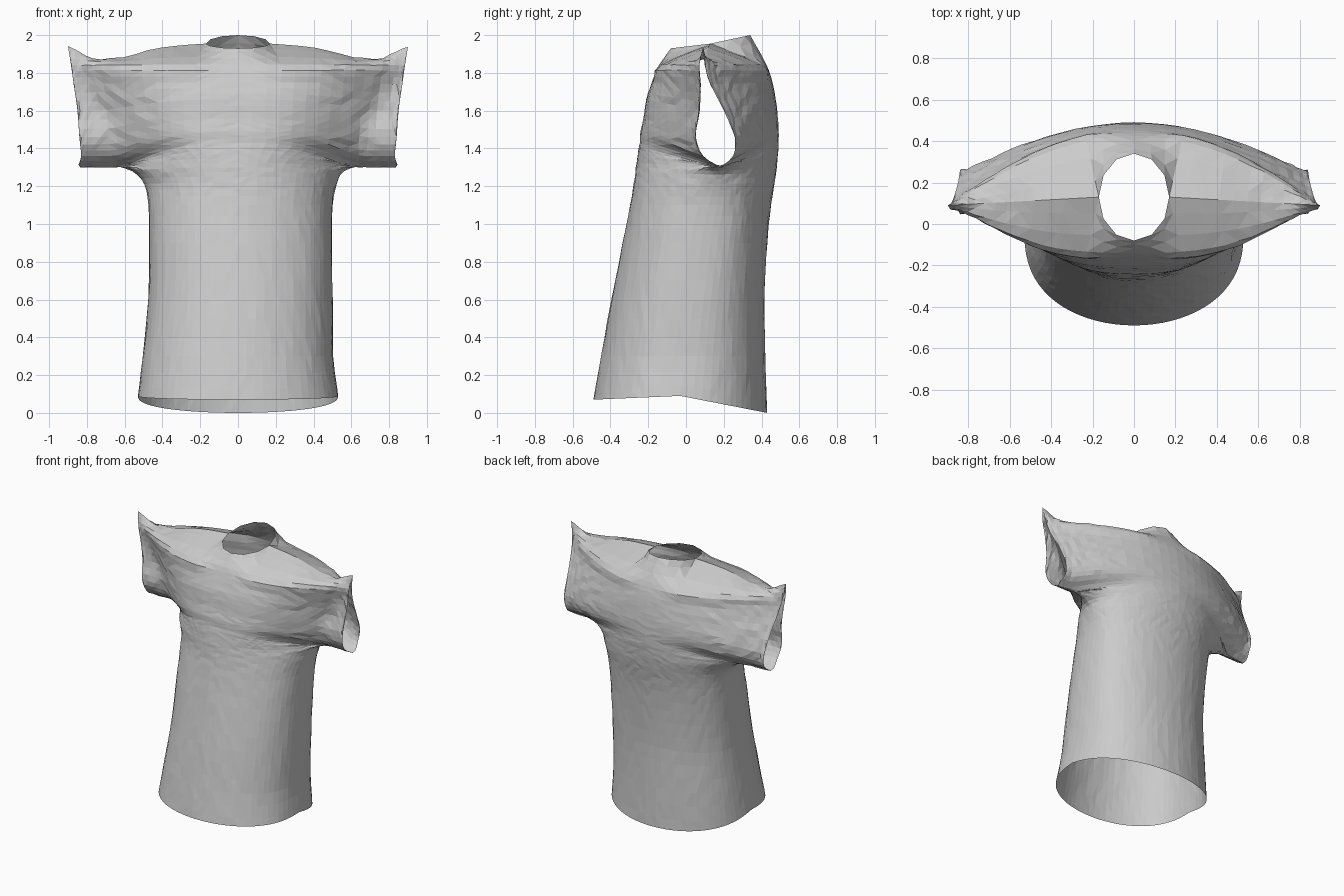
import bpy
import bmesh
import random
from math import sin, cos, pi
from mathutils import Vector

cube = bpy.data.objects.get("Cube")
if cube:
    bpy.data.objects.remove(cube, do_unlink=True)

random.seed(4)
COLS = 36       # columns across each panel
NECK = 3        # columns either side of centre that border the neck hole
SUB = 3         # strips between neighbouring key rows
SEALED = 8      # last key row whose front and back ends are sewn together

# Key rows: half width, end z, front end y, back end y, centre z, front y, back y,
# reach of the chest bulge, reach of the back bulge
ROWS = [
    (.53, .09, -.03, -.03, .07, -.49, .43, .53, .53),
    (.505, .3, 0, 0, .3, -.45, .42, .505, .505),
    (.488, .6, .04, .04, .6, -.395, .415, .488, .488),
    (.483, .9, .08, .08, .9, -.335, .43, .483, .483),
    (.487, 1.1, .12, .12, 1.1, -.295, .45, .487, .487),
    (.51, 1.21, .15, .15, 1.22, -.275, .47, .51, .51),
    (.56, 1.28, .17, .17, 1.3, -.265, .48, .56, .56),
    (.68, 1.31, .18, .18, 1.37, -.255, .487, .61, .65),
    (.835, 1.3, .18, .18, 1.43, -.245, .49, .64, .72),
    (.83, 1.36, .09, .25, 1.49, -.24, .49, .66, .78),
    (.84, 1.46, .05, .26, 1.56, -.225, .487, .68, .82),
    (.85, 1.6, .07, .2, 1.66, -.21, .475, .74, .85),
    (.87, 1.74, .075, .13, 1.75, -.18, .458, .82, .87),
    (.884, 1.84, .07, .1, 1.845, -.14, .425, .884, .884),
]
# Shoulder seam heights, evenly spaced from neck to cuff
SHOULDER = [1.955, 1.945, 1.925, 1.88, 1.87, 1.94]


def lerp(a, b, f):
    return a + (b - a) * f


def panel_row(row, back):
    """One row of points running from the right edge to the left edge."""
    width, end_z, front_end, back_end, mid_z, front_y, back_y, chest, spine = row
    end_y, mid_y, reach = (back_end, back_y, spine) if back else (front_end, front_y, chest)
    if back and row is ROWS[0]:
        mid_z = 0
    # Round section below the arms, bell-shaped section above them
    bell = min(1, max(0, (width - .48) / .3)) if end_z > 1 else 0
    inner = 2 if back else lerp(2, 3, bell)
    outer = lerp(.4, 1.1 if back else 1.5, bell)
    shift = .013 if .5 < end_z < 1.25 else 0
    points = []
    for i in range(COLS + 1):
        x = width * sin((i / COLS - .5) * pi)
        bulge = (1 - min(1, abs(x) / reach) ** inner) ** outer
        points.append(Vector((x + shift, lerp(end_y, mid_y, bulge),
                              lerp(end_z, mid_z, bulge))))
    return points


def top_row(back):
    """Neck edge in the middle, shoulder seams on both sides."""
    points = []
    limit = sin(NECK / COLS * pi)
    for i in range(COLS + 1):
        k = i - COLS // 2
        side = -1 if k < 0 else 1
        if abs(k) <= NECK:
            a = k / NECK * pi / 2
            rise = cos(a) * (.045 if back else -.025)
            points.append(Vector((.17 * sin(a), .13 + (.21 if back else -.21) * cos(a),
                                  1.955 + rise)))
        else:
            f = (sin(abs(k) / COLS * pi) - limit) / (1 - limit)
            pos = min(f, .9999) * (len(SHOULDER) - 1)
            j = int(pos)
            points.append(Vector((side * lerp(.17, .9, f), lerp(.13, .09, f),
                                  lerp(SHOULDER[j], SHOULDER[j + 1], pos - j))))
    return points


def smooth_point(a, b, c, d, f):
    """Spline point between b and c."""
    return b + .5 * f * (c - a + f * (2 * a - 5 * b + 4 * c - d + f * (3 * (b - c) + d - a)))


def panel(back):
    keys = [panel_row(r, back) for r in ROWS] + [top_row(back)]
    last = len(keys) - 1
    grid = []
    for r in range(last):
        near = [keys[min(max(r + o, 0), last)] for o in (-1, 0, 1, 2)]
        for s in range(SUB):
            grid.append([smooth_point(*p, s / SUB) for p in zip(*near)])
    grid.append(keys[last])
    return grid


# Front and back panels, sewn along the sides, under the sleeves and at the shoulders
front, back = panel(False), panel(True)
for fr, br in list(zip(front, back))[:SEALED * SUB + 1]:
    for end in (0, COLS):
        middle = (fr[end] + br[end]) / 2
        fr[end], br[end] = middle, middle.copy()

bm = bmesh.new()
for grid in (front, back):
    verts = [[bm.verts.new(p) for p in row] for row in grid]
    for r in range(len(verts) - 1):
        for i in range(COLS):
            quad = (verts[r][i], verts[r][i + 1], verts[r + 1][i + 1], verts[r + 1][i])
            bm.faces.new(quad if grid is front else quad[::-1])
bmesh.ops.remove_doubles(bm, verts=bm.verts[:], dist=.0005)

# Slight cloth unevenness, stronger around the sleeves and shoulders
bm.normal_update()
for v in bm.verts:
    if not v.is_boundary:
        amount = .004 if v.co.z > 1.4 and abs(v.co.x) > .45 else .0015
        v.co += v.normal * random.uniform(-amount, amount)
bmesh.ops.triangulate(bm, faces=bm.faces[:])

mesh = bpy.data.meshes.new("shirt")
bm.to_mesh(mesh)
bm.free()
shirt = bpy.data.objects.new("shirt", mesh)
bpy.context.collection.objects.link(shirt)

# Plain grey cloth
cloth = bpy.data.materials.new("grey cloth")
cloth.use_nodes = True
colour = (.6, .6, .6, 1)
cloth.diffuse_color = colour
cloth.node_tree.nodes["Principled BSDF"].inputs["Base Color"].default_value = colour
mesh.materials.append(cloth)
